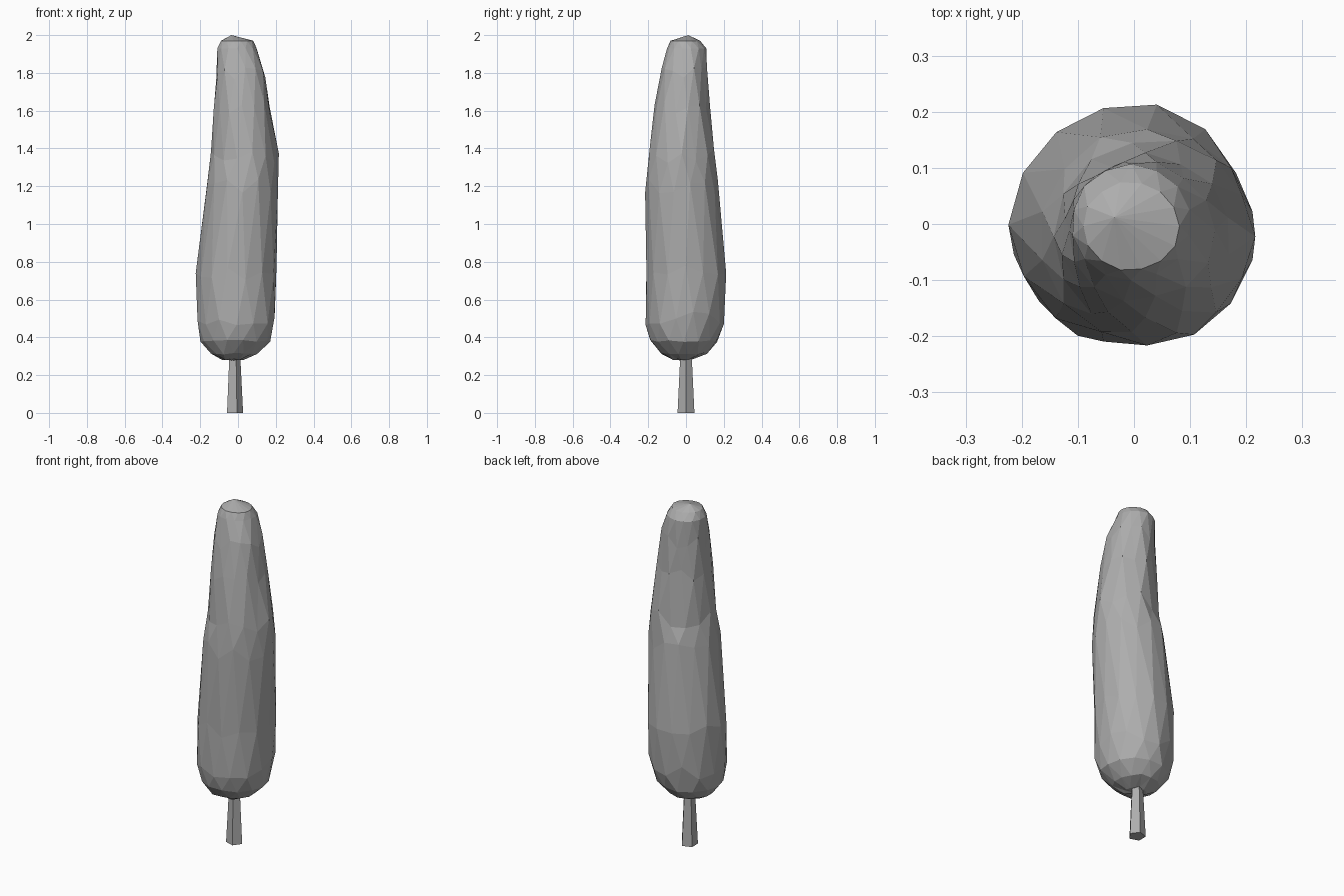
import bpy, bmesh, math, random

random.seed(4)
cube = bpy.data.objects.get("Cube")
if cube:
    bpy.data.objects.remove(cube, do_unlink=True)


def material(name, color):
    mat = bpy.data.materials.new(name)
    mat.use_nodes = True
    mat.diffuse_color = color
    mat.node_tree.nodes["Principled BSDF"].inputs["Base Color"].default_value = color
    return mat


def finish(name, bm, mat):
    bmesh.ops.recalc_face_normals(bm, faces=bm.faces)
    mesh = bpy.data.meshes.new(name)
    bm.to_mesh(mesh)
    bm.free()
    mesh.materials.append(mat)
    obj = bpy.data.objects.new(name, mesh)
    bpy.context.collection.objects.link(obj)
    return obj


def bridge(bm, low, high, staggered):
    """Join two rings with triangles, following the half-step stagger."""
    n = len(low)
    for i in range(n):
        j = (i + 1) % n
        if staggered:      # upper ring is half a step ahead
            bm.faces.new((low[i], low[j], high[i]))
            bm.faces.new((low[j], high[j], high[i]))
        else:              # upper ring is half a step behind
            bm.faces.new((low[i], high[j], high[i]))
            bm.faces.new((low[i], low[j], high[j]))


grey = material("plain grey", (0.42, 0.42, 0.42, 1))

# Foliage sections: height, left, right, front and back extents
sections = [
    (0.285, -0.09, 0.03, -0.08, 0.03),
    (0.315, -0.145, 0.10, -0.135, 0.11),
    (0.38, -0.20, 0.17, -0.19, 0.165),
    (0.50, -0.216, 0.20, -0.215, 0.20),
    (0.74, -0.22, 0.205, -0.216, 0.213),
    (1.20, -0.165, 0.212, -0.212, 0.17),
    (1.36, -0.14, 0.212, -0.195, 0.15),
    (1.62, -0.13, 0.17, -0.168, 0.125),
    (1.80, -0.12, 0.142, -0.14, 0.115),
    (1.93, -0.11, 0.10, -0.10, 0.105),
    (1.97, -0.09, 0.08, -0.083, 0.075),
]
SIDES = 14
folds = [math.radians(a) for a in (-75, 55, 120, 175)]


def foliage_ring(bm, index, z, x0, x1, y0, y1):
    ring = []
    for i in range(SIDES):
        a = math.tau * (i + 0.5 * (index % 2)) / SIDES
        r = random.uniform(0.985, 1.025)
        # Shallow folds run down the narrow upper part
        if 1.5 < z < 1.9:
            near = min(abs(math.remainder(a - f, math.tau)) for f in folds)
            r -= 0.08 * max(0, 1 - near / 0.22)
        dz = random.uniform(-0.04, 0.04) if 0.45 < z < 1.85 else 0
        if z < 0.4:
            dz = random.uniform(-0.006, 0.006)
        ring.append(bm.verts.new(((x0 + x1) / 2 + (x1 - x0) / 2 * r * math.cos(a),
                                  (y0 + y1) / 2 + (y1 - y0) / 2 * r * math.sin(a),
                                  z + dz)))
    return ring


# Tall leaning foliage with faceted sides and a shallow pointed cap
bm = bmesh.new()
rings = [foliage_ring(bm, k, *s) for k, s in enumerate(sections)]
for k in range(len(rings) - 1):
    bridge(bm, rings[k], rings[k + 1], k % 2 == 0)
tip = bm.verts.new((-0.035, 0.012, 2.0))
base = bm.verts.new((-0.03, -0.02, 0.278))
for i in range(SIDES):
    j = (i + 1) % SIDES
    bm.faces.new((rings[-1][i], rings[-1][j], tip))
    bm.faces.new((rings[0][j], rings[0][i], base))
finish("foliage", bm, grey)

# Five-sided tapering trunk
bm = bmesh.new()
bmesh.ops.create_cone(bm, cap_ends=True, segments=5, radius1=0.047, radius2=0.031,
                      depth=0.32)
for v in bm.verts:      # turn one corner to the +x side
    x, y = v.co.x, v.co.y
    v.co.x, v.co.y = y, -x
trunk = finish("trunk", bm, grey)
trunk.location = (-0.02, 0, 0.16)
